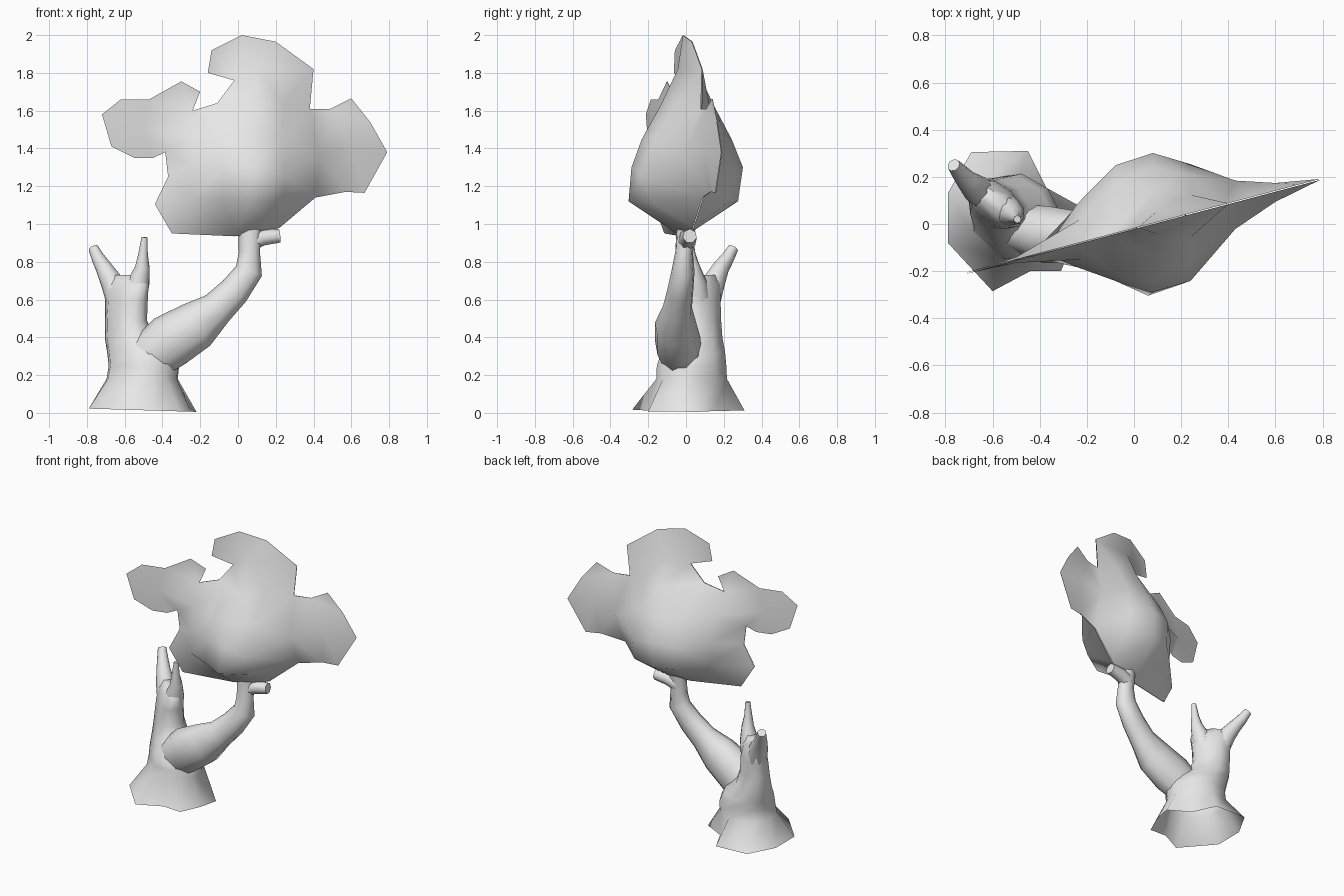
import bpy, bmesh, math
from mathutils import Vector
from mathutils.geometry import delaunay_2d_cdt

cube = bpy.data.objects.get("Cube")
if cube:
    bpy.data.objects.remove(cube)

GREY = (0.8, 0.8, 0.8, 1)
grey = bpy.data.materials.new("plain grey")
grey.use_nodes = True
grey.diffuse_color = GREY
grey.node_tree.nodes["Principled BSDF"].inputs["Base Color"].default_value = GREY


def finish(name, bm, angle=60):
    mesh = bpy.data.meshes.new(name)
    bm.to_mesh(mesh)
    bm.free()
    mesh.materials.append(grey)
    ob = bpy.data.objects.new(name, mesh)
    bpy.context.collection.objects.link(ob)
    bpy.ops.object.select_all(action='DESELECT')
    ob.select_set(True)
    bpy.context.view_layer.objects.active = ob
    bpy.ops.object.shade_smooth_by_angle(angle=math.radians(angle))


def loft(name, rings):
    """Skin a list of equal rings of points and close the far end."""
    bm = bmesh.new()
    loops = [[bm.verts.new(p) for p in ring] for ring in rings]
    n = len(loops[0])
    for a, b in zip(loops, loops[1:]):
        for i in range(n):
            j = (i + 1) % n
            bm.faces.new((a[i], a[j], b[j], b[i]))
    bm.faces.new(loops[-1])
    finish(name, bm)


def limb(name, path, depth=1, sides=9):
    """Tapered tube through (x, y, z, radius) points, flattened front to back."""
    pts = [Vector(p[:3]) for p in path]
    rings = []
    for i, p in enumerate(pts):
        t = (pts[min(i + 1, len(pts) - 1)] - pts[max(i - 1, 0)]).normalized()
        u = t.cross(Vector((0, 1, 0))).normalized()
        v = t.cross(u) * depth
        r = path[i][3]
        rings.append([p + r * (u * math.cos(a) + v * math.sin(a))
                      for a in (2 * math.pi * k / sides for k in range(sides))])
    loft(name, rings)


# Flared root skirt, open underneath, rising into a flattened diagonal stump
foot = [(-.22, .07), (-.37, .15), (-.45, .31), (-.69, .305), (-.79, .13),
        (-.79, -.08), (-.6, -.285), (-.44, -.2), (-.31, -.2), (-.25, -.06)]
long_axis = Vector((-.77, .64)).normalized()
thin_axis = Vector((.64, .77)).normalized()
rings = [[(x, y, .014 - .03 * (x + .5)) for x, y in foot]]
# Ring centre x, y, height, long and thin radius
for cx, cy, z, a, b in (
        (-.51, .03, .18, .2, .185), (-.5, .03, .25, .2, .18),
        (-.52, .04, .32, .19, .16), (-.575, .07, .4, .145, .115),
        (-.593, .083, .49, .125, .095), (-.59, .085, .6, .13, .085),
        (-.592, .09, .68, .145, .065), (-.6, .1, .73, .09, .035)):
    ring = []
    for x, y in foot:
        d = (Vector((x, y)) - Vector((-.5, .03))).normalized()
        p = (Vector((cx, cy)) + long_axis * d.dot(long_axis) * a
             + thin_axis * d.dot(thin_axis) * b)
        ring.append((p.x, p.y, z))
    rings.append(ring)
loft("root_and_stump", rings)

# Two broken prongs on the stump
limb("stump_left_prong", [
    (-.635, .12, .6, .065), (-.665, .145, .69, .062),
    (-.71, .185, .77, .045), (-.74, .22, .82, .036), (-.765, .25, .872, .028)])
limb("stump_right_prong", [
    (-.55, .06, .6, .07), (-.525, .05, .69, .06),
    (-.505, .035, .77, .04), (-.502, .025, .84, .026), (-.495, .02, .93, .016)])

# Leaning living branch and its short side stub
limb("leaning_branch", [
    (-.47, -.02, .29, .13), (-.36, -.045, .375, .15), (-.22, -.055, .46, .135),
    (-.11, -.045, .55, .095), (-.02, -.03, .64, .085), (.06, -.015, .75, .075),
    (.062, -.01, .85, .058), (.065, 0, .98, .062)], .82)
limb("branch_stub", [
    (.06, 0, .9, .05), (.13, .01, .928, .047), (.22, .02, .936, .038)], sides=7)

# Foliage: lobed outline with a pillowed front and back sheet
outline = [
    (-.72, 1.58), (-.62, 1.66), (-.47, 1.66), (-.3, 1.755), (-.2, 1.7),
    (-.24, 1.6), (-.11, 1.64), (-.02, 1.76), (-.16, 1.8), (-.14, 1.92),
    (.02, 2), (.2, 1.965), (.4, 1.82), (.38, 1.61), (.49, 1.61),
    (.6, 1.665), (.7, 1.54), (.79, 1.38), (.67, 1.165), (.57, 1.17),
    (.41, 1.14), (.22, .98), (.11, .945), (-.02, .935), (-.35, .95),
    (-.44, 1.105), (-.37, 1.25), (-.385, 1.38), (-.45, 1.35),
    (-.55, 1.35), (-.67, 1.41)][::-1]
# Inner points: x, z, front and back thickness
swell = [
    (.06, 1.12, .3, .28), (-.08, 1.13, .2, .28), (.08, 1.3, .29, .3),
    (.24, 1.26, .285, .21), (-.08, 1.3, .2, .29), (.25, 1.11, .22, .17),
    (.08, 1.45, .235, .24), (.23, 1.45, .21, .17), (-.08, 1.45, .17, .21),
    (.1, 1.63, .14, .14), (.24, 1.63, .1, .08), (.1, 1.82, .05, .05),
    (-.24, 1.3, .1, .17), (-.24, 1.14, .1, .16), (-.23, 1.46, .07, .1),
    (.43, 1.36, .115, .09), (.6, 1.4, .045, .035), (-.5, 1.5, .012, .012)]
points = [Vector(p) for p in outline] + [Vector(p[:2]) for p in swell]
depths = [(.002, .002)] * len(outline) + [p[2:] for p in swell]
verts, _, tris, source, _, _ = delaunay_2d_cdt(
    points, [], [list(range(len(outline)))], 1, 1e-5)
bm = bmesh.new()
for back, side in enumerate((-1, 1)):
    sheet = [bm.verts.new((p.x, .265 * p.x - .02 + side * depths[ids[0]][back], p.y))
             for p, ids in zip(verts, source)]
    for tri in tris:
        bm.faces.new([sheet[i] for i in tri][::-side])
finish("foliage", bm, 75)
